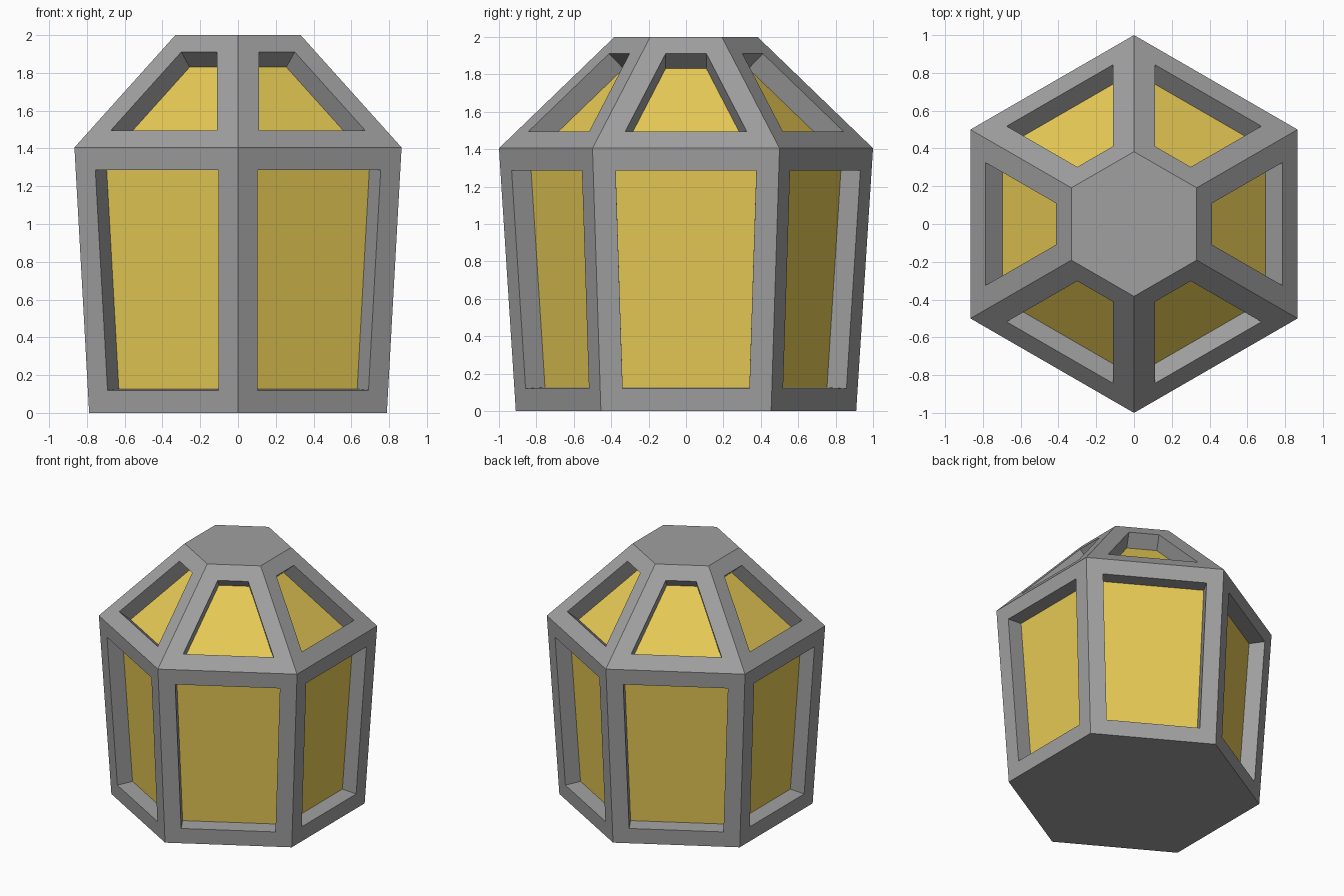
import bpy, bmesh, math
from mathutils import Vector

cube = bpy.data.objects.get("Cube")
if cube:
    bpy.data.objects.remove(cube, do_unlink=True)

SIDES = 6
RINGS = [(0.91, 0.0), (1.0, 1.405), (0.383, 2.0)]  # corner radius, height
BORDER = 0.12
DEPTH = 0.12


def make_material(name, color):
    mat = bpy.data.materials.new(name)
    mat.use_nodes = True
    mat.diffuse_color = color
    mat.node_tree.nodes["Principled BSDF"].inputs["Base Color"].default_value = color
    return mat


def make_object(name, bm, mat):
    mesh = bpy.data.meshes.new(name)
    bm.to_mesh(mesh)
    bm.free()
    mesh.materials.append(mat)
    obj = bpy.data.objects.new(name, mesh)
    bpy.context.collection.objects.link(obj)
    return obj


metal = make_material("grey metal", (0.352, 0.352, 0.352, 1))
glass = make_material("yellow glass", (0.89, 0.66, 0.102, 1))

# Six-sided body: tapered walls, sloped roof, flat caps
frame = bmesh.new()
rings = []
for radius, z in RINGS:
    angles = [math.pi / 2 + math.tau * i / SIDES for i in range(SIDES)]
    rings.append([frame.verts.new((radius * math.cos(a), radius * math.sin(a), z))
                  for a in angles])
frame.faces.new(list(reversed(rings[0])))
frame.faces.new(rings[-1])
sides = []
for low, high in zip(rings, rings[1:]):
    for i in range(SIDES):
        j = (i + 1) % SIDES
        sides.append(frame.faces.new((low[i], low[j], high[j], high[i])))
frame.normal_update()

# Window openings: even border, then straight recess walls
bmesh.ops.inset_individual(frame, faces=sides, thickness=BORDER, use_even_offset=True)
frame.normal_update()
normals = [f.normal.copy() for f in sides]
recessed = bmesh.ops.extrude_discrete_faces(frame, faces=sides)["faces"]
for face, normal in zip(recessed, normals):
    bmesh.ops.translate(frame, verts=face.verts, vec=-normal * DEPTH)

# Glass panes fill the floors of the recesses
panes = bmesh.new()
for face in recessed:
    panes.faces.new([panes.verts.new(Vector(v.co)) for v in face.verts])
bmesh.ops.delete(frame, geom=recessed, context="FACES_ONLY")
frame.normal_update()
panes.normal_update()

make_object("lantern_frame", frame, metal)
make_object("glass_panes", panes, glass)
